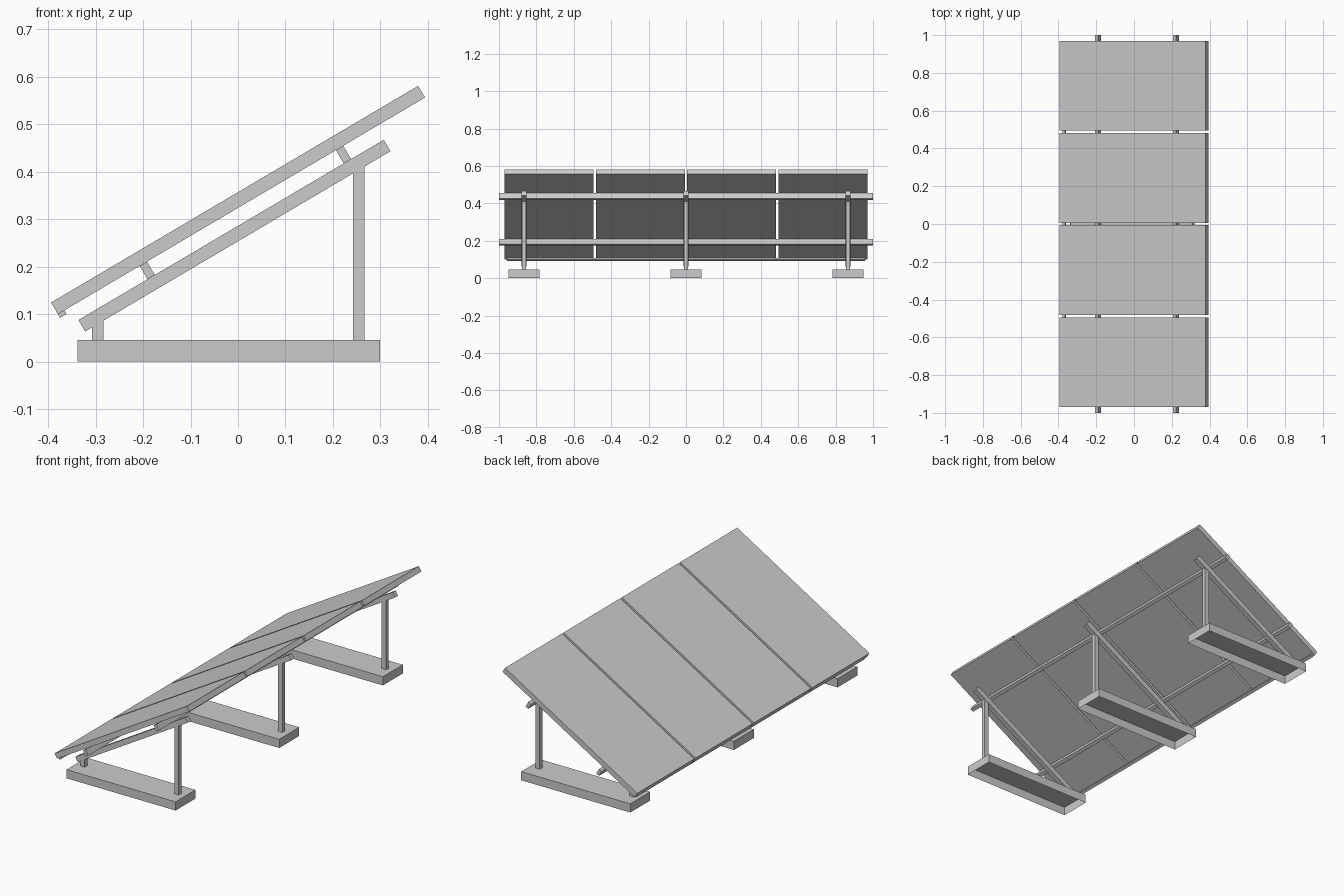
import bpy
import bmesh
from math import radians, tan
from mathutils import Matrix, Vector

cube = bpy.data.objects.get("Cube")
if cube:
    bpy.data.objects.remove(cube, do_unlink=True)

# One plain grey for the whole structure
grey = bpy.data.materials.new("plain grey")
grey.diffuse_color = (0.6, 0.6, 0.6, 1)
grey.use_nodes = True
grey.node_tree.nodes["Principled BSDF"].inputs["Base Color"].default_value = (0.6, 0.6, 0.6, 1)

TILT = radians(30.55)
# Slope frame: local x runs up the slope, local z is the panel normal
SLOPE = Matrix.Translation((0, 0, 0.3405)) @ Matrix.Rotation(-TILT, 4, "Y")


def box(name, center, size, frame=Matrix(), edit=None):
    """Box of a given centre and size, optionally edited, placed in a frame."""
    bm = bmesh.new()
    bmesh.ops.create_cube(bm, size=1)
    for v in bm.verts:
        v.co = Vector(center) + v.co * Vector(size)
    if edit:
        edit(bm)
    bm.transform(frame)
    mesh = bpy.data.meshes.new(name)
    bm.to_mesh(mesh)
    bm.free()
    mesh.materials.append(grey)
    obj = bpy.data.objects.new(name, mesh)
    bpy.context.collection.objects.link(obj)
    return obj


def open_bottom(bm):
    bm.normal_update()
    bmesh.ops.delete(bm, geom=[f for f in bm.faces if f.normal.z < -0.9], context="FACES")


# Rafter placement and the line of its underside
RAFTER_U, RAFTER_N, RAFTER_H = -0.0446, -0.0608, 0.028
under = SLOPE @ Vector((RAFTER_U, 0, RAFTER_N - RAFTER_H / 2))


def meet_rafter(bm):
    """Cut the post top to the slope of the rafter underside."""
    middle = sum(v.co.z for v in bm.verts) / len(bm.verts)
    for v in bm.verts:
        if v.co.z > middle:
            v.co.z = under.z + (v.co.x - under.x) * tan(TILT)


# Four tilted panels
for i in range(4):
    box(f"panel_{i + 1}", (0, (i - 1.5) * 0.488, 0), (0.898, 0.476, 0.0285), SLOPE)

# Two long rails under the panels and a small lip along the low edge
for name, u in (("lower_rail", -0.24), ("upper_rail", 0.24)):
    box(name, (u, 0, -0.0305), (0.018, 2, 0.0323), SLOPE)
box("low_edge_lip", (-0.441, 0, -0.0188), (0.016, 1.914, 0.009), SLOPE)

# Three support frames, each on a hollow ballast tray
BASE_TOP = 0.046
for i, y in enumerate((-0.866, 0, 0.866), 1):
    box(f"base_{i}", (-0.0195, y, BASE_TOP / 2), (0.638, 0.166, BASE_TOP), edit=open_bottom)
    box(f"rafter_{i}", (RAFTER_U, y, RAFTER_N), (0.747, 0.026, RAFTER_H), SLOPE)
    for name, x in (("short_post", -0.2955), ("tall_post", 0.2545)):
        box(f"{name}_{i}", (x, y, BASE_TOP + 0.01), (0.025, 0.022, 0.02), edit=meet_rafter)
